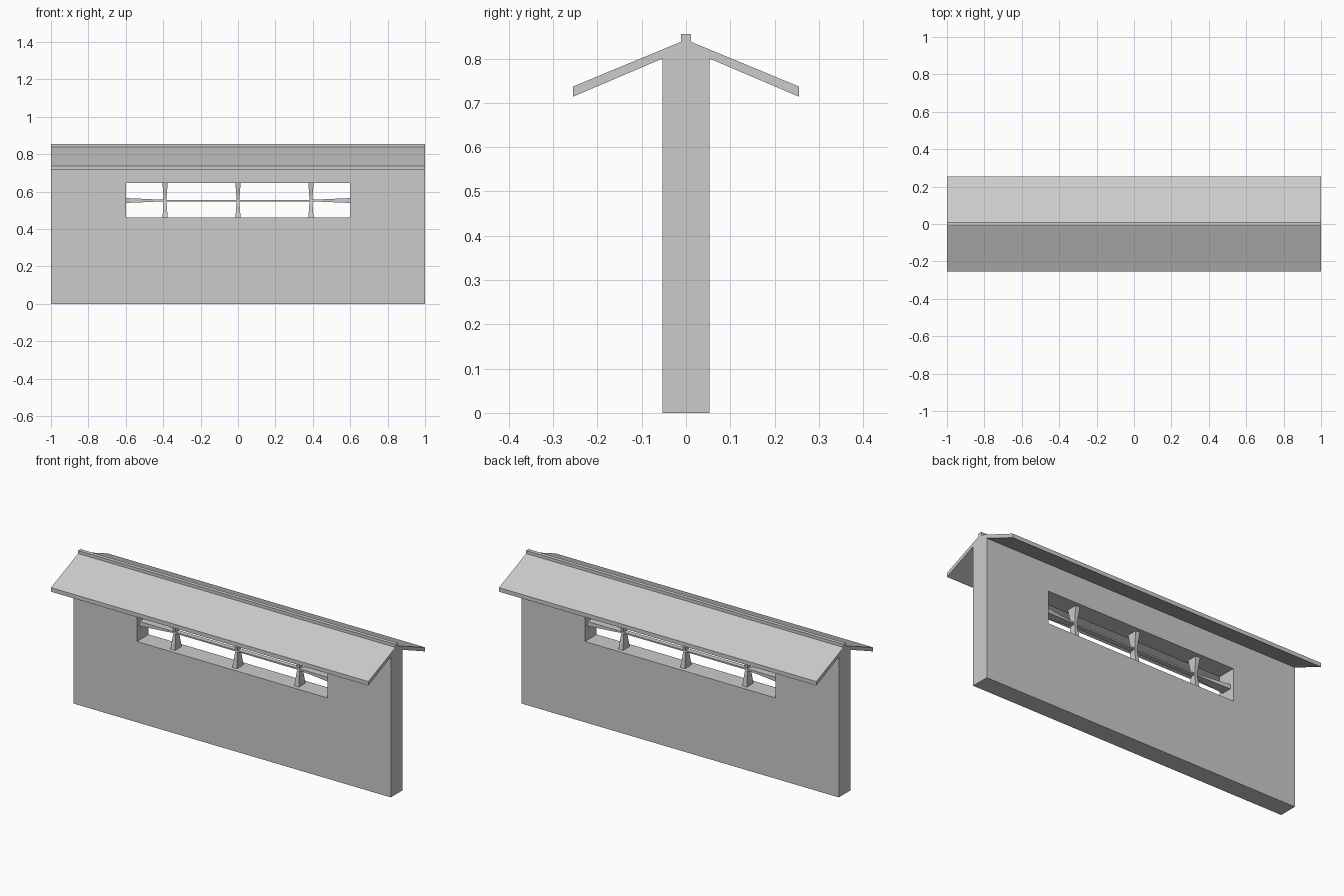
import bpy
import bmesh
from mathutils import Vector

if "Cube" in bpy.data.objects:
    bpy.data.objects.remove(bpy.data.objects["Cube"])

GREY = (0.6, 0.6, 0.6, 1)
plaster = bpy.data.materials.new("plain_grey")
plaster.use_nodes = True
plaster.diffuse_color = GREY
plaster.node_tree.nodes["Principled BSDF"].inputs["Base Color"].default_value = GREY


def loft(name, rings):
    """Closed solid through a list of matching point rings."""
    bm = bmesh.new()
    loops = [[bm.verts.new(p) for p in ring] for ring in rings]
    for a, b in zip(loops, loops[1:]):
        for i in range(len(a)):
            j = (i + 1) % len(a)
            bm.faces.new((a[i], a[j], b[j], b[i]))
    bm.faces.new(loops[0][::-1])
    bm.faces.new(loops[-1])
    bmesh.ops.recalc_face_normals(bm, faces=bm.faces)
    mesh = bpy.data.meshes.new(name)
    bm.to_mesh(mesh)
    bm.free()
    mesh.materials.append(plaster)
    obj = bpy.data.objects.new(name, mesh)
    bpy.context.collection.objects.link(obj)
    return obj


def bar(name, centre, along, across, stations):
    """Square-cut bar; stations are (position, half width, half depth)."""
    depth = Vector((0, 1, 0))
    corners = ((-1, -1), (1, -1), (1, 1), (-1, 1))
    return loft(name, [[centre + along * t + across * (w * a) + depth * (d * b)
                        for a, b in corners] for t, w, d in stations])


X, Z = Vector((1, 0, 0)), Vector((0, 0, 1))

# Wall and pitched roof share one mirrored end profile
half = [(0.053, 0), (0.053, 0.8), (0.255, 0.714), (0.255, 0.737),
        (0.011, 0.838), (0.011, 0.855)]
profile = half + [(-y, z) for y, z in reversed(half)]
wall = loft("roofed_wall", [[(x, y, z) for y, z in profile] for x in (-1, 1)])

# Window opening
LEFT, LOW, HIGH, RAIL_Z = -0.6, 0.46, 0.645, 0.552
cutter = bar("window_cutter", Vector((0, 0, (LOW + HIGH) / 2)), X, Z,
             [(s * 0.6, (HIGH - LOW) / 2, 0.2) for s in (-1, 1)])
cutter.hide_render = True
cut = wall.modifiers.new("window", "BOOLEAN")
cut.operation, cut.solver, cut.object = "DIFFERENCE", "EXACT", cutter
bpy.context.view_layer.objects.active = wall
bpy.ops.object.modifier_apply(modifier=cut.name)
bpy.data.objects.remove(cutter)

# Mullions, pinched where they meet the rail
WIDE, THIN = (0.014, 0.03), (0.007, 0.014)
for side, x in (("right", -0.39), ("middle", 0), ("left", 0.39)):
    bar("mullion_" + side, Vector((x, 0, RAIL_Z)), Z, X,
        [(LOW - RAIL_Z, *WIDE), (0, *THIN), (HIGH - RAIL_Z, *WIDE)])

# Rail, flared towards the window sides
bar("window_rail", Vector((0, 0, RAIL_Z)), X, Z,
    [(LEFT, 0.013, 0.03), (-0.39, 0.004, 0.014),
     (0.39, 0.004, 0.014), (-LEFT, 0.013, 0.03)])
